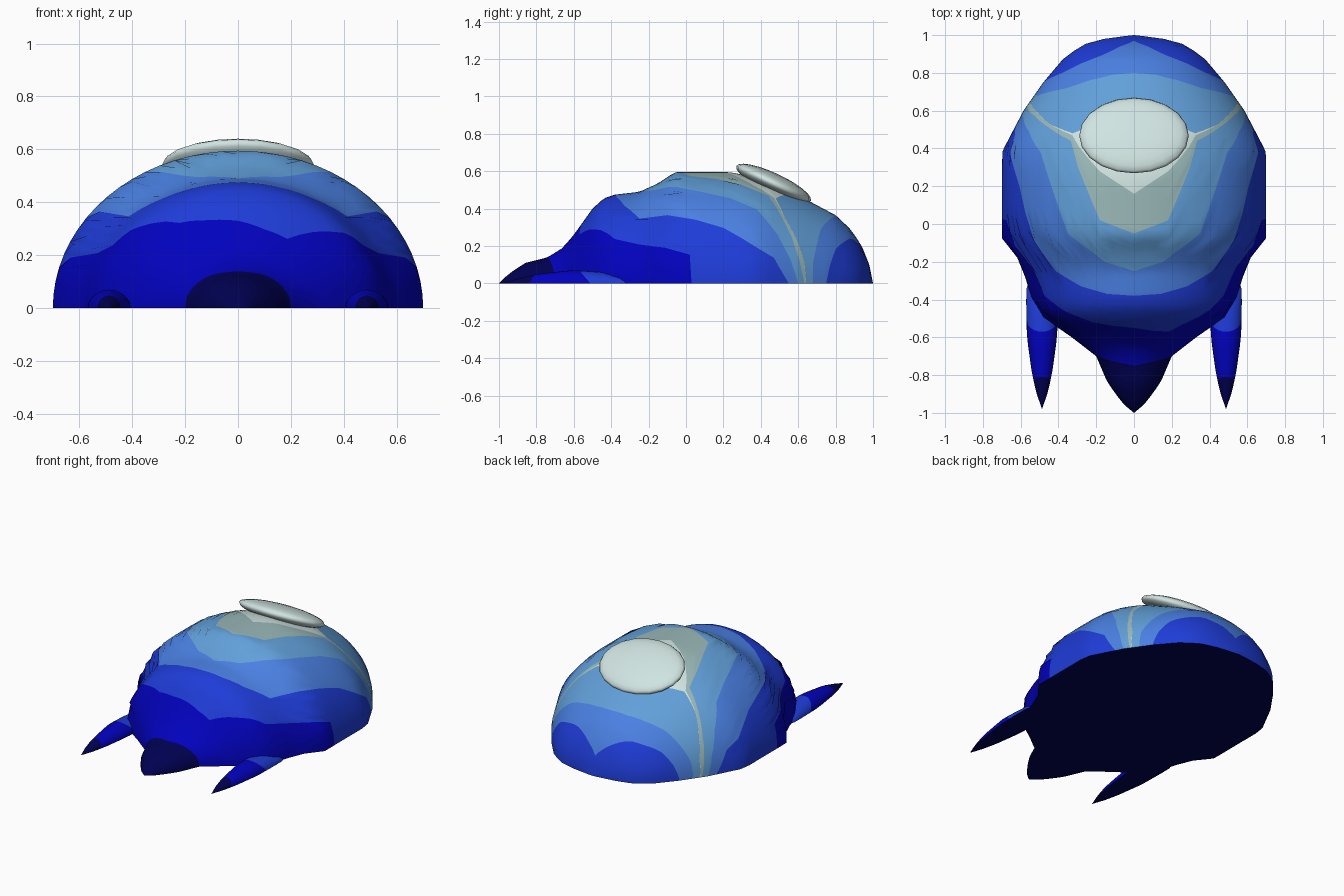
import bpy, bmesh, math
from mathutils import Matrix

if "Cube" in bpy.data.objects:
    bpy.data.objects.remove(bpy.data.objects["Cube"])

def lin(c):
    c /= 255
    return c / 12.92 if c <= 0.04045 else ((c + 0.055) / 1.055) ** 2.4

def material(name, r, g, b):
    m = bpy.data.materials.new(name)
    m.diffuse_color = (lin(r), lin(g), lin(b), 1)
    m.use_nodes = True
    m.node_tree.nodes["Principled BSDF"].inputs["Base Color"].default_value = m.diffuse_color
    return m

MATS = [material("navy", 0, 0, 82), material("deep blue", 2, 2, 190),
        material("royal blue", 30, 60, 216), material("mid blue", 74, 128, 226),
        material("light blue", 98, 160, 218), material("grey green", 154, 184, 184),
        material("pale white", 208, 228, 225)]

def lerp(table, v):
    if v <= table[0][0]:
        return table[0][1]
    for (a, p), (b, q) in zip(table, table[1:]):
        if v <= b:
            return p + (q - p) * (v - a) / (b - a)
    return table[-1][1]

def finish(name, bm, angle):
    bmesh.ops.remove_doubles(bm, verts=bm.verts, dist=0.0004)
    bmesh.ops.recalc_face_normals(bm, faces=bm.faces)
    me = bpy.data.meshes.new(name)
    bm.to_mesh(me)
    bm.free()
    for m in MATS:
        me.materials.append(m)
    ob = bpy.data.objects.new(name, me)
    bpy.context.collection.objects.link(ob)
    bpy.ops.object.select_all(action='DESELECT')
    bpy.context.view_layer.objects.active = ob
    ob.select_set(True)
    bpy.ops.object.shade_smooth_by_angle(angle=math.radians(angle))
    return ob

def half_loft(name, cx, width, height, bounds, colours, steps, arcs, angle):
    """Half-elliptical loft along y; bounds(a) gives colour borders at angle a."""
    bm = bmesh.new()
    rows = []
    for j in range(arcs + 1):
        a = 180 * j / arcs
        b = bounds(a)
        ys = [b[0]]
        for k in range(len(b) - 1):
            for i in range(1, steps + 1):
                t = i / steps
                if k == len(b) - 2:
                    t = 1 - (1 - t) ** 2
                ys.append(b[k] + (b[k + 1] - b[k]) * t)
        r = math.radians(a)
        rows.append([bm.verts.new((cx + lerp(width, y) * math.cos(r), y,
                                   lerp(height, y) * math.sin(r))) for y in ys])
    for p, q in zip(rows, rows[1:]):
        for i in range(len(p) - 1):
            bm.faces.new((p[i], p[i + 1], q[i + 1], q[i])).material_index = colours[i // steps]
    # flat underside
    p, q = rows[0], rows[-1]
    for i in range(len(p) - 1):
        bm.faces.new((p[i], q[i], q[i + 1], p[i + 1])).material_index = 0
    return finish(name, bm, angle)

# Body shell with snout: half width and height along y
W = [(-1, 0), (-.95, .06), (-.84, .14), (-.7, .2), (-.62, .3), (-.55, .4), (-.47, .52),
     (-.2, .6), (-.08, .7), (.38, .7), (.6, .585), (.75, .48), (.88, .37), (.95, .27),
     (.985, .14), (1, 0)]
H = [(-1, 0), (-.95, .05), (-.86, .11), (-.74, .14), (-.66, .19), (-.6, .26), (-.5, .4),
     (-.44, .455), (-.38, .475), (-.25, .49), (-.15, .535), (-.06, .595), (.25, .595),
     (.45, .54), (.65, .445), (.8, .365), (.88, .29), (.94, .2), (.98, .1), (1, 0)]
# Colour borders: y at 0, 15, ... 90 degrees up the cross-section
B = [(-.70, -.70, -.71, -.72, -.73, -.74, -.75),
     (.03, .02, -.38, -.46, -.52, -.54, -.55),
     (.55, .47, .20, -.25, -.33, -.37, -.38),
     (.60, .56, .49, .38, -.05, -.20, -.25),
     (.633, .608, .568, .508, .44, .02, -.05),
     (.642, .632, .59, .525, .47, .28, .16),
     (.643, .633, .591, .526, .48, .55, .60),
     (.68, .68, .70, .72, .76, .79, .80),
     (.75, .77, .80, .85, .89, .94, .97)]
# the deep blue face patch dips lower on the right
DIP = [(30, 0), (45, -.03), (60, -.05), (75, -.025), (90, 0)]

def body_bounds(a):
    ys = [lerp([(15 * i, y) for i, y in enumerate(b)], min(a, 180 - a)) for b in B]
    ys[1] += lerp(DIP, a)
    return [-1] + ys + [1]

half_loft("body_shell", 0, W, H, body_bounds, [0, 1, 2, 3, 4, 5, 6, 4, 3, 2], 7, 36, 65)

# Pointed front flippers
FW = [(-.98, 0), (-.9, .028), (-.8, .052), (-.6, .08), (-.35, .085), (-.25, .05)]
FH = [(-.98, 0), (-.9, .025), (-.8, .05), (-.62, .07), (-.5, .068), (-.35, .045), (-.25, 0)]
for side, label in ((-1, "left"), (1, "right")):
    half_loft(label + "_flipper", side * .487, FW, FH,
              lambda a: [-.98, -.84 + .03 * math.sin(math.radians(a)),
                         -.51 - .06 * math.sin(math.radians(a)), -.25],
              [0, 1, 2], 5, 12, 65)

# Tilted oval disc on the back
bm = bmesh.new()
bmesh.ops.create_uvsphere(bm, u_segments=20, v_segments=12, radius=1)
bm.transform(Matrix.Translation((0, .468, .535)) @ Matrix.Rotation(math.radians(-25), 4, 'X')
             @ Matrix.Diagonal((.29, .22, .055, 1)))
for f in bm.faces:
    f.material_index = 6
finish("oval_disc", bm, 180)
